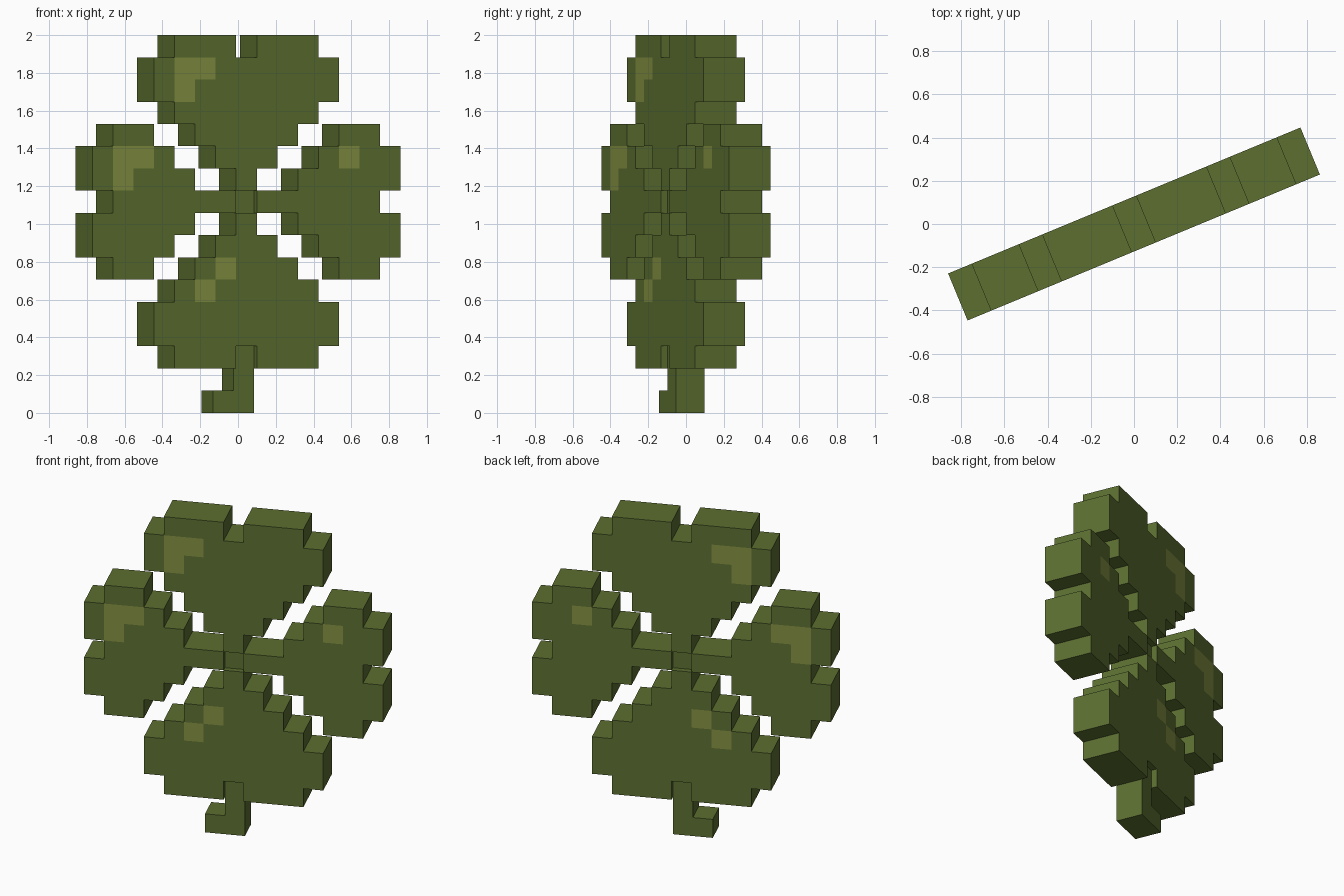
import bpy
import bmesh
import math
from mathutils import Matrix

cube = bpy.data.objects.get("Cube")
if cube:
    bpy.data.objects.remove(cube, do_unlink=True)

P = 2 / 17                 # size of one square of the pattern
THICK = 2 * P              # leaf thickness
THIN = 1.4 * P             # stem and heart thickness
TURN = Matrix.Rotation(math.radians(22.5), 4, 'Z')


def make_material(name, color):
    mat = bpy.data.materials.new(name)
    mat.use_nodes = True
    mat.diffuse_color = color
    mat.node_tree.nodes["Principled BSDF"].inputs["Base Color"].default_value = color
    return mat


GREEN = make_material("leaf green", (0.107, 0.159, 0.030, 1))
LIGHT = make_material("light olive", (0.225, 0.275, 0.053, 1))


def make_slab(name, cells, thick, lit=()):
    """Slab from square cells (column, row) counted from the clover's heart."""
    bm = bmesh.new()
    h = thick / 2

    def quad(points, index=0):
        face = bm.faces.new([bm.verts.new((x * P, y, (z + 9.5) * P)) for x, y, z in points])
        face.material_index = index

    for i, k in cells:
        corners = [(i - .5, k - .5), (i + .5, k - .5), (i + .5, k + .5), (i - .5, k + .5)]
        index = 1 if (i, k) in lit else 0
        quad([(x, -h, z) for x, z in corners], index)
        quad([(x, h, z) for x, z in reversed(corners)], index)
        # Side walls only where the pattern ends
        for n, (di, dk) in enumerate([(0, -1), (1, 0), (0, 1), (-1, 0)]):
            if (i + di, k + dk) not in cells:
                (x0, z0), (x1, z1) = corners[n], corners[(n + 1) % 4]
                quad([(x0, -h, z0), (x0, h, z0), (x1, h, z1), (x1, -h, z1)])

    bmesh.ops.remove_doubles(bm, verts=bm.verts, dist=0.0001)
    bmesh.ops.dissolve_limit(bm, angle_limit=0.01, verts=bm.verts, edges=bm.edges,
                             delimit={'MATERIAL'})
    bmesh.ops.recalc_face_normals(bm, faces=bm.faces)
    bm.transform(TURN)
    mesh = bpy.data.meshes.new(name)
    bm.to_mesh(mesh)
    bm.free()
    mesh.materials.append(GREEN)
    mesh.materials.append(LIGHT)
    obj = bpy.data.objects.new(name, mesh)
    bpy.context.collection.objects.link(obj)


def leaf_cells(half_widths, direction):
    """Heart-shaped leaf growing outward, notched in the middle of its tip."""
    dx, dz = direction
    cells = set()
    for d, w in enumerate(half_widths, 1):
        for s in range(-w, w + 1):
            if d < len(half_widths) or s != 0:
                cells.add((dx * d + dz * s, dz * d + dx * s))
    return cells


# Four leaves with light patches on both faces
TALL = [0, 1, 2, 3, 4, 4, 3]
WIDE = [0, 0, 1, 2, 3, 3, 2]
make_slab("top_leaf", leaf_cells(TALL, (0, 1)), THICK, {(-3, 6), (-2, 6), (-3, 5)})
make_slab("bottom_leaf", leaf_cells(TALL, (0, -1)), THICK, {(-1, -3), (-2, -4)})
make_slab("right_leaf", leaf_cells(WIDE, (-1, 0)), THICK, {(-6, 2), (-5, 2), (-6, 1)})
make_slab("left_leaf", leaf_cells(WIDE, (1, 0)), THICK, {(5, 2)})

# Thinner heart and hooked stem
make_slab("heart", {(0, 0)}, THIN)
make_slab("stem", {(0, -7), (0, -8), (0, -9), (-1, -9)}, THIN)
